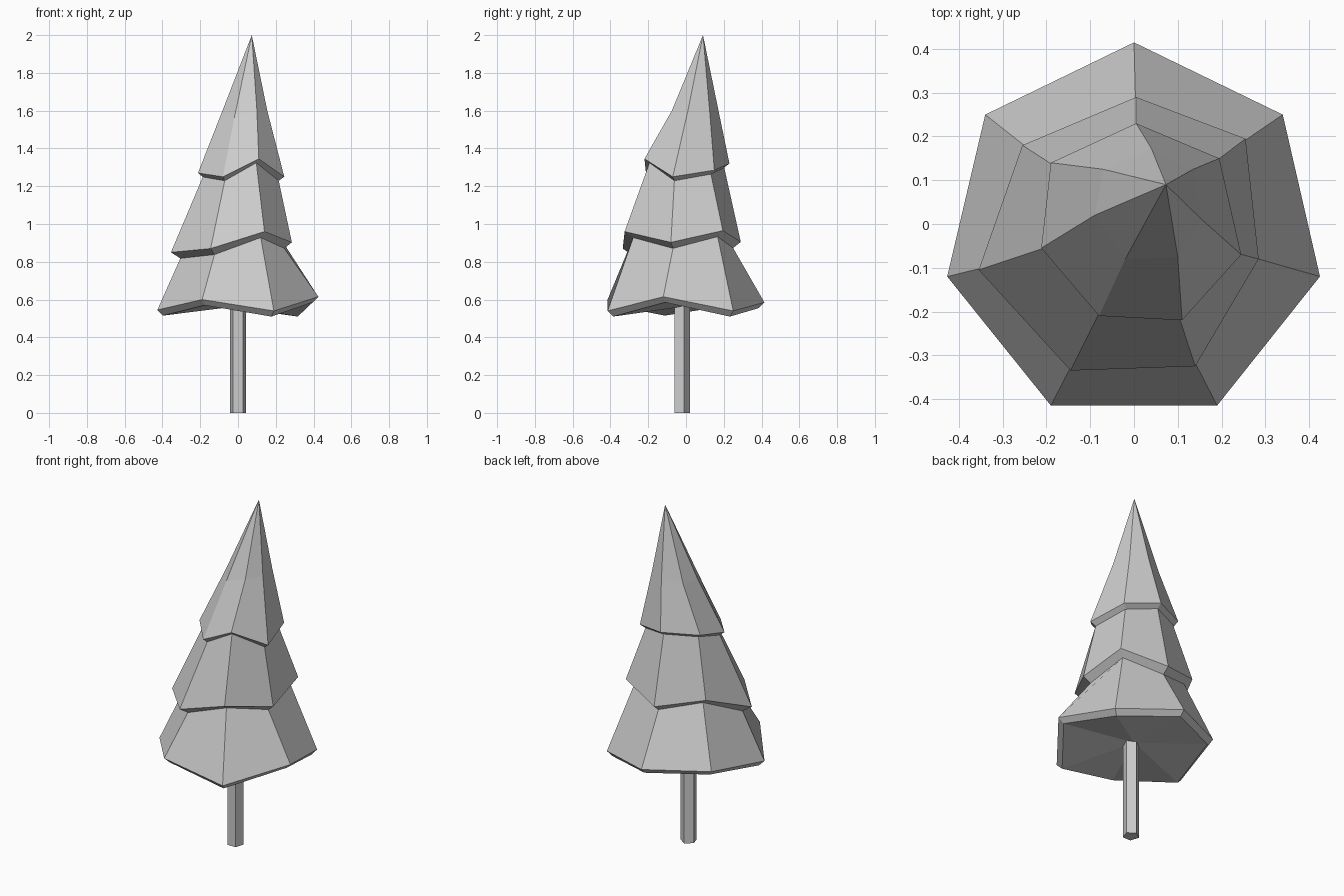
import bpy, bmesh, math

if "Cube" in bpy.data.objects:
    bpy.data.objects.remove(bpy.data.objects["Cube"])

# Rims of the three tiers, seven corners each, counter-clockwise from the back (x, y, z)
BOTTOM_RIM = [(0, .415, .585), (-.34, .25, .60), (-.427, -.12, .545), (-.19, -.415, .60),
              (.19, -.415, .54), (.425, -.12, .615), (.34, .25, .54)]
MIDDLE_RIM = [(.005, .29, .905), (-.255, .18, .97), (-.355, -.105, .85), (-.145, -.335, .87),
              (.14, -.325, .96), (.285, -.08, .903), (.255, .195, .965)]
TOP_RIM = [(.005, .23, 1.32), (-.19, .14, 1.32), (-.212, -.055, 1.27), (-.08, -.21, 1.25),
           (.11, -.22, 1.345), (.245, -.07, 1.25), (.195, .15, 1.285)]
# Slight bend line on the way up to the tip
BEND = [(.04, .172, 1.6), (-.07, .125, 1.58), (-.09, .02, 1.58), (-.02, -.08, 1.56),
        (.10, -.075, 1.6), (.155, .01, 1.6), (.135, .125, 1.6)]
TIP = (.073, .09, 2.0)


def lip(rim, scale, drop):
    """Lower edge of a rim: pulled inwards and down."""
    return [(x * scale, y * scale, z - drop) for x, y, z in rim]


def finish(name, bm):
    bmesh.ops.recalc_face_normals(bm, faces=bm.faces)
    mesh = bpy.data.meshes.new(name)
    bm.to_mesh(mesh)
    bm.free()
    obj = bpy.data.objects.new(name, mesh)
    bpy.context.collection.objects.link(obj)
    return obj


# Foliage: one faceted skin through all rings, closed at underside and tip
bm = bmesh.new()
rings = [lip(BOTTOM_RIM, .93, .03), BOTTOM_RIM,
         lip(MIDDLE_RIM, .86, .032), MIDDLE_RIM,
         lip(TOP_RIM, .88, .021), TOP_RIM, BEND]
loops = [[bm.verts.new(p) for p in ring] for ring in rings]
n = len(BOTTOM_RIM)
for low, high in zip(loops, loops[1:]):
    for i in range(n):
        j = (i + 1) % n
        bm.faces.new((low[i], low[j], high[j], high[i]))
for loop, point in ((loops[0], (0, 0, .565)), (loops[-1], TIP)):
    centre = bm.verts.new(point)
    for i in range(n):
        bm.faces.new((loop[i], loop[(i + 1) % n], centre))
finish("foliage", bm)

# Trunk: five-sided post with its flat side to the front
bm = bmesh.new()
R, CY = .045, -.025
base = [bm.verts.new((-R * math.sin(a), CY + R * math.cos(a), 0))
        for a in (math.tau * k / 5 for k in range(5))]
face = bm.faces.new(base)
top = bmesh.ops.extrude_face_region(bm, geom=[face], use_keep_orig=True)
bmesh.ops.translate(bm, vec=(0, 0, .58),
                    verts=[v for v in top["geom"] if isinstance(v, bmesh.types.BMVert)])
finish("trunk", bm)
